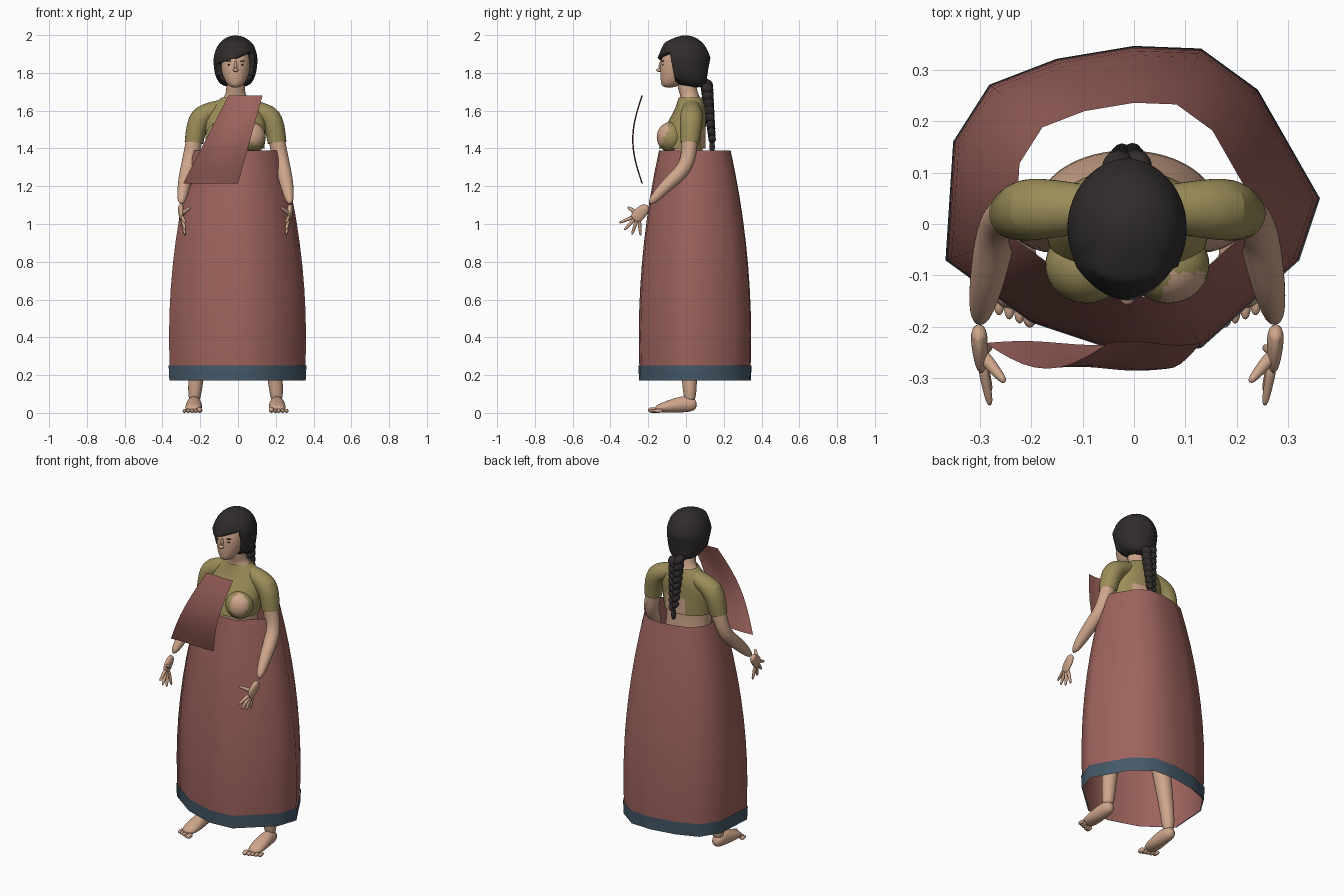
import bpy, bmesh
from math import sin, cos, pi, radians
from mathutils import Vector, Matrix

default_cube = bpy.data.objects.get("Cube")
if default_cube:
    bpy.data.objects.remove(default_cube)

CENTRE = -.013  # the figure stands slightly off the skirt centre


def material(name, *rgb):
    mat = bpy.data.materials.new(name)
    mat.use_nodes = True
    mat.diffuse_color = (*rgb, 1)
    mat.node_tree.nodes["Principled BSDF"].inputs["Base Color"].default_value = (*rgb, 1)
    return mat


SKIN = material("skin", .62, .38, .26)
LIPS = material("lips", .48, .24, .18)
HAIR = material("dark hair", .03, .025, .025)
OLIVE = material("olive cloth", .33, .27, .1)
RED = material("brick red cloth", .34, .125, .11)
BLUE = material("slate blue trim", .06, .1, .14)


def finish(name, bm, *materials, rule=None, rounded=False):
    """Turn the bmesh into an object; faces that meet the rule take the second material."""
    bmesh.ops.recalc_face_normals(bm, faces=bm.faces)
    for face in bm.faces:
        face.smooth = True
        if rule and rule(face.calc_center_median(), face.normal):
            face.material_index = 1
    mesh = bpy.data.meshes.new(name)
    bm.to_mesh(mesh)
    bm.free()
    mesh.set_sharp_from_angle(angle=radians(60))
    for mat in materials:
        mesh.materials.append(mat)
    obj = bpy.data.objects.new(name, mesh)
    bpy.context.collection.objects.link(obj)
    if rounded:
        subsurf = obj.modifiers.new("Rounding", "SUBSURF")
        subsurf.levels = subsurf.render_levels = 2
    return obj


def bridge(bm, rings, caps=True):
    """Join rings of points into a skin, closed at the ends if caps is set."""
    rows = [[bm.verts.new(point) for point in ring] for ring in rings]
    for low, high in zip(rows, rows[1:]):
        for i in range(len(low)):
            bm.faces.new((low[i - 1], low[i], high[i], high[i - 1]))
    if caps:
        bm.faces.new(rows[0])
        bm.faces.new(rows[-1])
    return bm


def circle(middle, across, along, count):
    angles = [2 * pi * i / count for i in range(count)]
    return [middle + across * cos(a) + along * sin(a) for a in angles]


def stack(sections, caps=True, count=20):
    """Level ellipses given as (height, centre y, half width, half depth)."""
    rings = [circle(Vector((CENTRE, y, z)), Vector((width, 0, 0)), Vector((0, depth, 0)), count)
             for z, y, width, depth in sections]
    return bridge(bmesh.new(), rings, caps)


def tube(bm, sections, side=1, caps=True):
    """Limb through (x, y, z, radius, optional second radius) sections on one side."""
    points = [Vector((CENTRE + side * x, y, z)) for x, y, z, *radii in sections]
    rings = []
    for k, (point, section) in enumerate(zip(points, sections)):
        after, before = points[min(k + 1, len(points) - 1)], points[max(k - 1, 0)]
        tangent = (after - before).normalized()
        across = Vector((side, 0, 0))
        across = (across - tangent * across.dot(tangent)).normalized()
        along = tangent.cross(across)
        rings.append(circle(point, across * section[3], along * section[-1], 10))
    return bridge(bm, rings, caps)


def ball(bm, place, size, tilt=0, segments=16):
    matrix = (Matrix.Translation(Vector(place) + Vector((CENTRE, 0, 0)))
              @ Matrix.Rotation(tilt, 4, "Y") @ Matrix.Diagonal((*size, 1)))
    bmesh.ops.create_uvsphere(bm, u_segments=segments, v_segments=segments // 2, radius=1, matrix=matrix)


# Body, and a blouse grown from the same chest sections
hips = [(.8, .03, .16, .1), (1, .04, .19, .12), (1.25, 0, .13, .09)]
chest = [(1.4, -.02, .14, .11), (1.5, -.01, .15, .1), (1.6, .025, .14, .07), (1.67, .025, .06, .05)]
neck = [(1.7, .01, .05, .05), (1.8, -.01, .045, .05)]
finish("body", stack(hips + chest + neck), SKIN, rounded=True)


def bare_back(centre, normal):
    return centre.y > .07 and abs(centre.x) < .08 and centre.z < 1.46


blouse = [(z, y, width + .015, depth + .015) for z, y, width, depth in chest]
finish("blouse", stack(blouse, caps=False), OLIVE, SKIN, rule=bare_back, rounded=True)


def bare_patch(centre, normal):
    offset = centre - Vector((.095, centre.y, 1.48))
    return normal.y < -.2 and Vector((offset.x * 1.5, offset.z)).length < .065


bm = bmesh.new()
for side in (-1, 1):
    ball(bm, (side * .08, -.08, 1.46), (.08, .075, .08), segments=32)
finish("blouse_bust", bm, OLIVE, SKIN, rule=bare_patch)

# Head and face
finish("head", stack([(1.72, -.09, .03, .04), (1.76, -.07, .06, .065), (1.82, -.04, .08, .1),
                      (1.9, -.02, .085, .11), (1.97, -.01, .05, .06)]), SKIN, rounded=True)
bm = bmesh.new()
ball(bm, (0, -.13, 1.835), (.009, .015, .03))
ball(bm, (0, -.14, 1.815), (.015, .018, .01))
finish("nose", bm, SKIN)
bm = bmesh.new()
for height in (1.77, 1.78):
    ball(bm, (0, -.126, height), (.022, .009, .006))
finish("lips", bm, LIPS)
bm = bmesh.new()
for side in (-1, 1):
    for height, width in ((1.843, .013), (1.863, .018)):
        ball(bm, (side * .03, -.12, height), (width, .008, .004))
finish("eyes_and_brows", bm, HAIR)

# Hair cap, cut open around the face under a slanted fringe
bm = stack([(1.72, .05, .07, .06), (1.78, 0, .11, .11), (1.88, -.01, .12, .14),
            (1.96, -.01, .095, .11), (2, 0, .03, .03)], count=32)
cuts = [(Vector((0, 0, 1.885)), Vector((-.35, 0, 1))), (Vector((0, -.065, 1.8)), Vector((0, 1, .2)))]
for place, normal in cuts:
    geometry = bm.verts[:] + bm.edges[:] + bm.faces[:]
    bmesh.ops.bisect_plane(bm, geom=geometry, plane_co=place, plane_no=normal)
opening = [face for face in bm.faces
           if all((face.calc_center_median() - place).dot(normal) < 0 for place, normal in cuts)]
bmesh.ops.delete(bm, geom=opening, context="FACES")
hair = finish("hair", bm, HAIR, rounded=True)
hair.modifiers.new("Thickness", "SOLIDIFY").thickness = .03

# Braid of alternating strands, thinner toward its tuft
bm = bmesh.new()
strands = 16
for i in range(strands):
    t = i / strands
    side = 1 if i % 2 else -1
    width = .034 - .015 * t
    ball(bm, (side * width / 2, .11 + .03 * t, 1.73 - .3 * t),
         (width * .8, width, width * 1.2), tilt=side * .6)
ball(bm, (0, .138, 1.41), (.015, .015, .035))
finish("braid", bm, HAIR)

for side, label in ((-1, "right"), (1, "left")):
    # Sleeve and arm share the line of the upper arm
    cuff, elbow, wrist = (.22, .02, 1.43), (.25, .01, 1.3), (.29, -.2, 1.1)
    sleeve = [(.08, .03, 1.61, .05), (.2, .03, 1.58, .07), (*cuff, .053)]
    finish(label + "_sleeve", tube(bmesh.new(), sleeve, side, caps=False), OLIVE, rounded=True)
    arm = [(.2, .02, 1.55, .045), (*cuff, .047), (*elbow, .043), (.27, -.09, 1.22, .04), (*wrist, .022)]
    finish(label + "_arm", tube(bmesh.new(), arm, side), SKIN, rounded=True)

    # Hand with fingers fanned from the palm
    palm = Vector((.287, -.25, 1.05))
    bm = tube(bmesh.new(), [(*wrist, .02, .025), (*palm, .016, .04), (.284, -.28, 1.02, .01, .03)], side)
    for i in range(4):
        angle = .4 + .42 * i
        reach = Vector((-.02, -.115 * cos(angle), -.115 * sin(angle)))
        tube(bm, [(*(palm + reach * t), .013 - .006 * t) for t in (.2, .6, 1)], side)
    thumb = Vector((-.05, -.06, .04))
    tube(bm, [(*(palm + thumb * t), .016 - .008 * t) for t in (0, .5, 1)], side)
    finish(label + "_hand", bm, SKIN, rounded=True)

    # Leg, foot and toes
    leg = [(.1, .03, .9, .1), (.17, 0, .5, .06), (.21, .02, .2, .042), (.22, .02, .04, .038)]
    finish(label + "_leg", tube(bmesh.new(), leg, side), SKIN, rounded=True)
    bm = tube(bmesh.new(), [(.22, .06, .04, .03), (.22, 0, .05, .04, .05),
                            (.22, -.08, .035, .048, .038), (.225, -.17, .02, .045, .018)], side)
    for i in range(5):
        radius = .011 if i else .015
        ball(bm, (side * (.19 + .02 * i), .008 * i - .178, radius), (radius, .025, radius))
    finish(label + "_foot", bm, SKIN, rounded=True)

# Skirt, an open sheet that curves in toward the waist
hem = [(.36, .05), (.24, .26), (.13, .34), (0, .345), (-.15, .32), (-.28, .27),
       (-.35, .16), (-.365, -.07), (-.2, -.19), (-.02, -.25), (.13, -.24), (.32, -.07)]
middle = Vector((0, .045))


def skirt_ring(height, looseness=1):
    scale = looseness - .37 * (height - .4) ** 2
    return [(*(middle + (Vector(point) - middle) * scale), height) for point in hem]


low, high, steps = .172, 1.39, 10
levels = [low + (high - low) * i / steps for i in range(steps + 1)]
finish("skirt", bridge(bmesh.new(), [skirt_ring(z) for z in levels], caps=False), RED)
band = [skirt_ring(z, looseness=1.015) for z in (low, .25)]
finish("hem_band", bridge(bmesh.new(), band, caps=False), BLUE)

# Sash, a bowed slanted panel in front of the chest
bm = bmesh.new()
cells = 10
bmesh.ops.create_grid(bm, x_segments=cells, y_segments=cells, size=.5)
for vert in bm.verts:
    u, t = vert.co.x + .5, .5 - vert.co.y
    left, right = -.05 - .24 * t, .13 * (1 - t)
    bow = .05 * sin(pi * t) - .004 * sin(2 * pi * u)
    vert.co = (left + (right - left) * u, -.232 - bow, 1.68 - .465 * t)
finish("sash", bm, RED)
